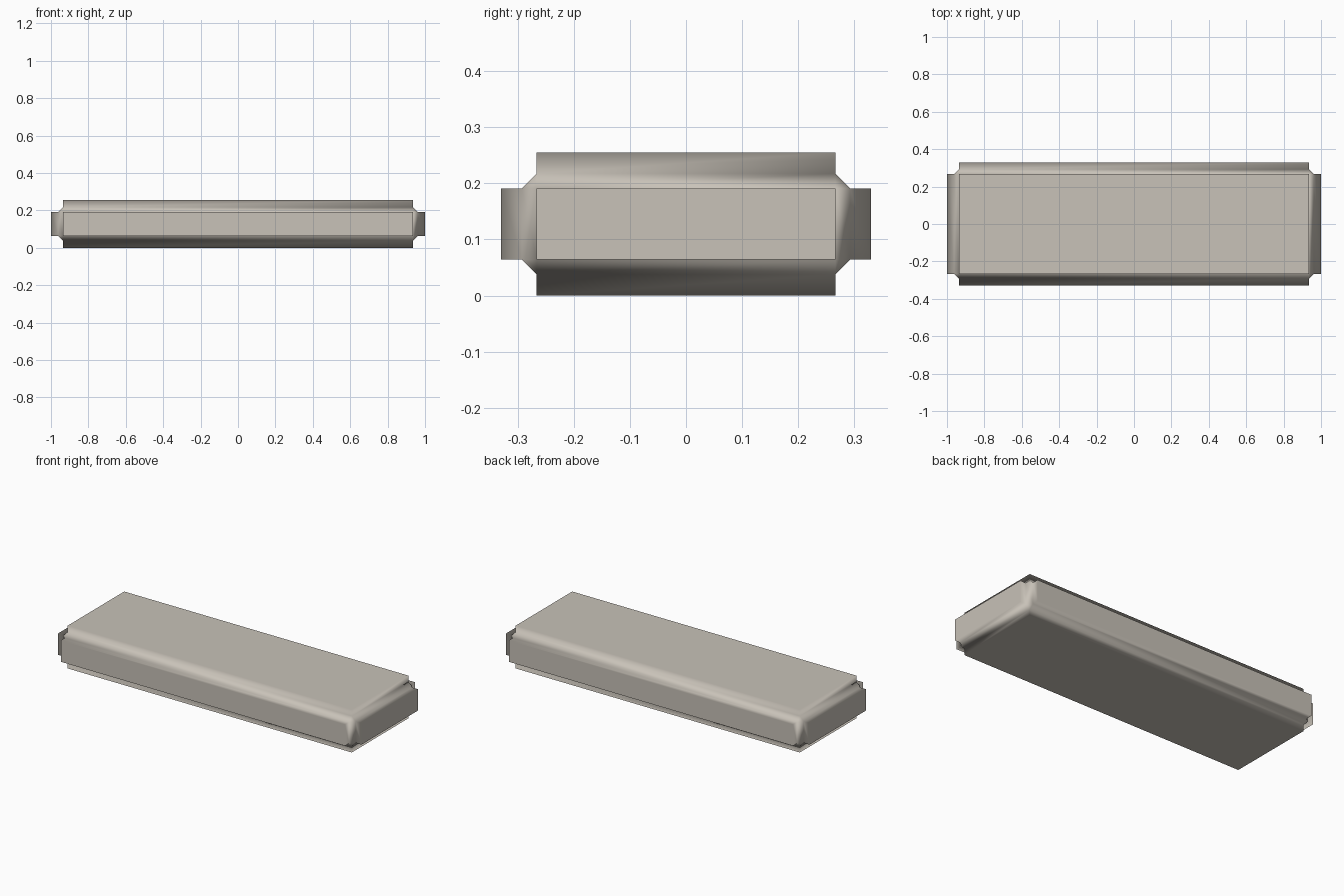
import bpy
import bmesh

old = bpy.data.objects.get("Cube")
if old:
    bpy.data.objects.remove(old, do_unlink=True)

SIZE = (2.0, 0.66, 0.255)   # overall length, depth, height
STEP = 0.064                # depth of the stepped edges

# Warm grey stone colour
stone = bpy.data.materials.new("warm_grey")
stone.use_nodes = True
colour = (0.58, 0.54, 0.48, 1.0)
stone.diffuse_color = colour
stone.node_tree.nodes["Principled BSDF"].inputs["Base Color"].default_value = colour

# Plain slab block standing on the ground
bm = bmesh.new()
bmesh.ops.create_cube(bm, size=1.0)
bmesh.ops.scale(bm, vec=SIZE, verts=bm.verts)
bmesh.ops.translate(bm, vec=(0, 0, SIZE[2] / 2), verts=bm.verts)
for face in bm.faces:
    face.smooth = True
mesh = bpy.data.meshes.new("slab")
bm.to_mesh(mesh)
bm.free()
mesh.materials.append(stone)
slab = bpy.data.objects.new("slab", mesh)
bpy.context.collection.objects.link(slab)

# Inward stepped notch along all edges, leaving a raised panel on each side
notch = slab.modifiers.new("edge_notch", "BEVEL")
notch.width = STEP
notch.segments = 3
notch.profile = 0.0
notch.limit_method = "NONE"
notch.use_clamp_overlap = True
notch.harden_normals = True
